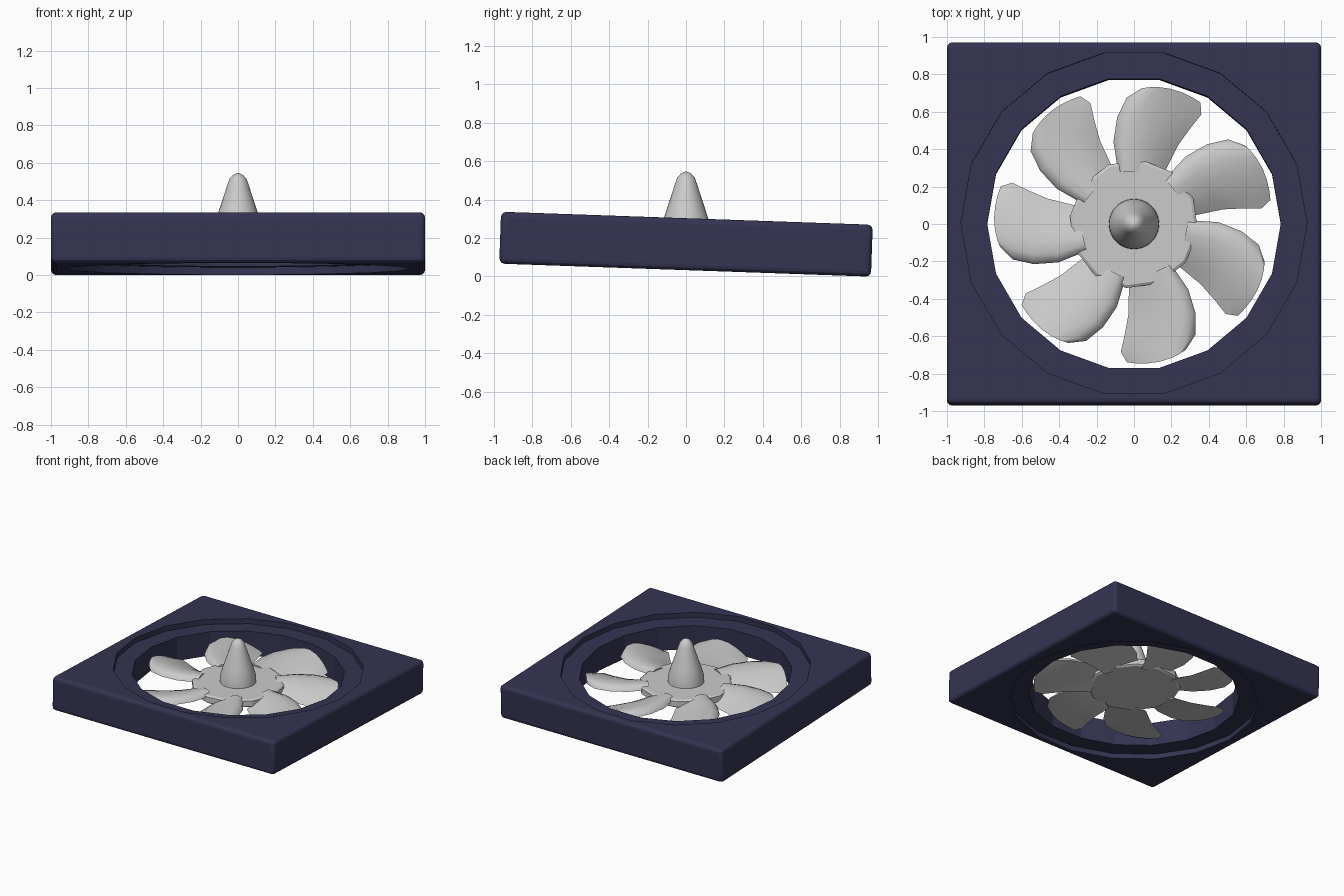
import bpy, bmesh, math
from mathutils import Matrix, Vector

if "Cube" in bpy.data.objects:
    bpy.data.objects.remove(bpy.data.objects["Cube"])

TILT = math.radians(-2)
CENTRE_Z = 0.168


def finish(bm, name, angle=35):
    bmesh.ops.recalc_face_normals(bm, faces=bm.faces)
    me = bpy.data.meshes.new(name)
    bm.to_mesh(me)
    bm.free()
    ob = bpy.data.objects.new(name, me)
    bpy.context.collection.objects.link(ob)
    bpy.ops.object.select_all(action='DESELECT')
    ob.select_set(True)
    bpy.context.view_layer.objects.active = ob
    bpy.ops.object.shade_smooth_by_angle(angle=math.radians(angle))
    return ob


def loft(bm, rings):
    """Skin a list of closed rings and cap both ends."""
    vs = [[bm.verts.new(p) for p in r] for r in rings]
    n = len(vs[0])
    for a, b in zip(vs, vs[1:]):
        for i in range(n):
            j = (i + 1) % n
            bm.faces.new((a[i], a[j], b[j], b[i]))
    bm.faces.new(vs[0][::-1])
    bm.faces.new(vs[-1])


def turned(name, profile, sides, start=0.0, angle=35):
    """Solid of revolution from (radius, height) points."""
    bm = bmesh.new()
    rings = []
    for r, z in profile:
        ang = [start + math.tau * i / sides for i in range(sides)]
        rings.append([(r * math.cos(a), r * math.sin(a), z) for a in ang])
    loft(bm, rings)
    return finish(bm, name, angle)


# Square housing with softened edges
bm = bmesh.new()
bmesh.ops.create_cube(bm, size=1, matrix=Matrix.Diagonal((2, 1.935, 0.27, 1)))
bmesh.ops.bevel(bm, geom=bm.edges[:], offset=0.028, segments=3, profile=0.5,
                affect='EDGES')
frame = finish(bm, "fan_frame", 25)

# Through hole and a shallow round recess on both faces, all 18-sided
cutters = [turned("cut_hole", [(0.785, -0.3), (0.785, 0.3)], 18),
           turned("cut_recess_top", [(0.925, 0.095), (0.925, 0.3)], 18),
           turned("cut_recess_bottom", [(0.925, -0.3), (0.925, -0.095)], 18)]
for c in cutters:
    c.hide_render = True
    mod = frame.modifiers.new("cut", 'BOOLEAN')
    mod.operation = 'DIFFERENCE'
    mod.solver = 'EXACT'
    mod.object = c
    bpy.context.view_layer.objects.active = frame
    bpy.ops.object.modifier_apply(modifier=mod.name)
for c in cutters:
    bpy.data.objects.remove(c)
frame.data.transform(Matrix.Translation((0, 0, CENTRE_Z)) @ Matrix.Rotation(TILT, 4, 'X'))
for p in frame.data.polygons:
    p.use_smooth = False if p.area > 0.02 else p.use_smooth

navy = bpy.data.materials.new("navy")
navy.diffuse_color = (0.034, 0.034, 0.085, 1)
navy.use_nodes = True
navy.node_tree.nodes["Principled BSDF"].inputs["Base Color"].default_value = navy.diffuse_color
frame.data.materials.clear()
frame.data.materials.append(navy)

# Hub disc and nose cone
turned("hub", [(0.33, 0.135), (0.345, 0.145), (0.345, 0.19), (0.33, 0.2)],
       12, math.radians(83), 20)
turned("nose_cone", [(0.135, 0.19), (0.132, 0.25), (0.105, 0.335), (0.077, 0.42),
                     (0.058, 0.48), (0.045, 0.515), (0.026, 0.536), (0.006, 0.545)],
       32, 0, 50)

# Seven swept, domed blades: (leading xy), (trailing xy) along the span
stations = [((-0.085, 0.28), (0.165, 0.28)),
            ((-0.11, 0.44), (0.235, 0.42)),
            ((-0.09, 0.57), (0.30, 0.51)),
            ((-0.04, 0.675), (0.36, 0.585)),
            ((0.04, 0.725), (0.355, 0.65))]
upper = [0, 0.04, 0.14, 0.3, 0.5, 0.7, 0.87, 1]
Z_LEAD, Z_TRAIL, DOME, BELLY = 0.175, 0.115, 0.055, 0.0


def section(k, lead, trail):
    a, b = Vector(lead), Vector(trail)
    bow = (0.0, 0.0, 0.0, 0.025, 0.035)[k]
    ring = []
    for side, us in ((1, upper), (0, upper[-2:0:-1])):
        for u in us:
            p = a.lerp(b, u)
            z = Z_LEAD + (Z_TRAIL - Z_LEAD) * u
            h = 2 * math.sqrt(u) * (1 - u) * 1.3
            z += h * (DOME if side else BELLY)
            ring.append((p.x, p.y + bow * 4 * u * (1 - u), z))
    return ring


for n in range(7):
    bm = bmesh.new()
    loft(bm, [section(k, *s) for k, s in enumerate(stations)])
    bm.transform(Matrix.Rotation(math.tau * n / 7, 4, 'Z'))
    finish(bm, f"blade_{n + 1}", 50)
